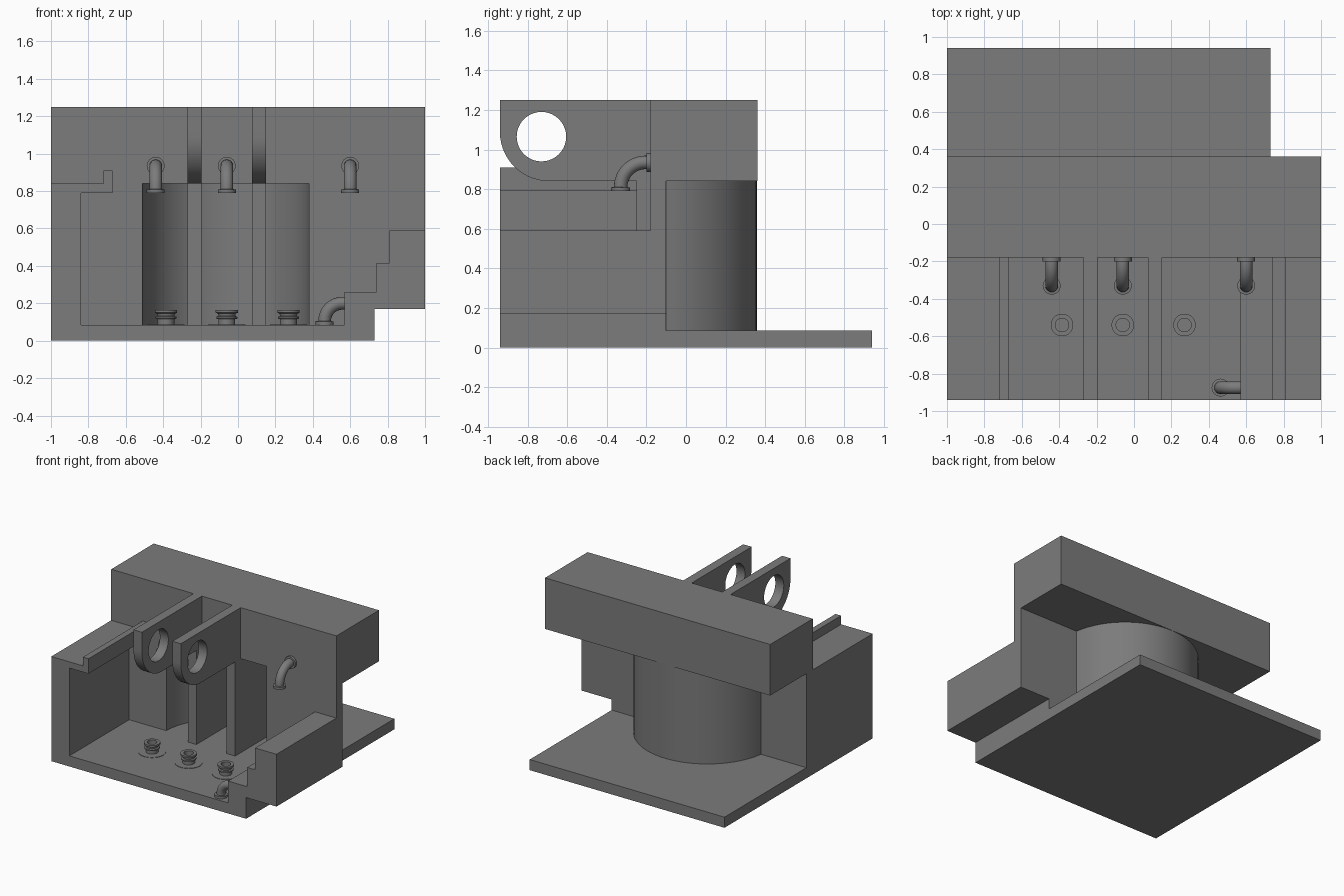
import bpy, bmesh
from math import sin, cos, pi, radians
from mathutils import Vector

cube = bpy.data.objects.get("Cube")
if cube:
    bpy.data.objects.remove(cube, do_unlink=True)

grey = bpy.data.materials.new("concrete grey")
grey.use_nodes = True
colour = (0.2, 0.2, 0.2, 1)
grey.diffuse_color = colour
grey.node_tree.nodes["Principled BSDF"].inputs["Base Color"].default_value = colour

FLOOR, LEDGE, TOP = 0.085, 0.84, 1.25
FRONT, WALL, REAR = -0.94, -0.18, -0.10   # front edge, wall front, wall back


def smooth(ob):
    bpy.ops.object.select_all(action="DESELECT")
    ob.select_set(True)
    bpy.context.view_layer.objects.active = ob
    bpy.ops.object.shade_smooth_by_angle(angle=radians(35))


def finish(name, bm):
    bmesh.ops.recalc_face_normals(bm, faces=bm.faces)
    me = bpy.data.meshes.new(name)
    bm.to_mesh(me)
    bm.free()
    me.materials.append(grey)
    ob = bpy.data.objects.new(name, me)
    bpy.context.collection.objects.link(ob)
    smooth(ob)
    return ob


def prism(name, axis, lo, hi, *loops):
    """Extrude an outline (plus optional hole loops) along an axis."""
    place = {"x": lambda a, b, t: (t, a, b),
             "y": lambda a, b, t: (a, t, b),
             "z": lambda a, b, t: (a, b, t)}[axis]
    bm = bmesh.new()
    edges = []
    for loop in loops:
        vs = [bm.verts.new(place(a, b, lo)) for a, b in loop]
        edges += [bm.edges.new((vs[i - 1], vs[i])) for i in range(len(vs))]
    bmesh.ops.triangle_fill(bm, use_beauty=True, edges=edges)
    out = bmesh.ops.extrude_face_region(bm, geom=bm.faces[:], use_keep_orig=True)
    moved = [v for v in out["geom"] if isinstance(v, bmesh.types.BMVert)]
    bmesh.ops.translate(bm, verts=moved, vec=place(0, 0, hi - lo))
    return finish(name, bm)


def box(name, x0, x1, y0, y1, z0, z1):
    return prism(name, "z", z0, z1, [(x0, y0), (x1, y0), (x1, y1), (x0, y1)])


def arc(cx, cy, r, a0, a1, n):
    return [(cx + r * cos(a0 + (a1 - a0) * i / n),
             cy + r * sin(a0 + (a1 - a0) * i / n)) for i in range(n + 1)]


# Base plate and upper beam
box("base_plate", -1, 0.73, FRONT, -FRONT, 0, FLOOR)
box("upper_beam", -1, 1, WALL, 0.36, LEDGE, TOP)

# Side walls with stepped tops
prism("ledge_side_wall", "y", FRONT, WALL,
      [(-1, FLOOR), (-0.84, FLOOR), (-0.84, 0.79), (-0.67, 0.79), (-0.67, 0.91),
       (-0.72, 0.91), (-0.72, LEDGE), (-1, LEDGE)])
prism("stepped_side_wall", "y", FRONT, WALL,
      [(0.57, FLOOR), (0.73, FLOOR), (0.73, 0.17), (1, 0.17), (1, 0.59), (0.81, 0.59),
       (0.81, 0.415), (0.74, 0.415), (0.74, 0.26), (0.57, 0.26)])

# Rear wall with a half-round niche, narrower at the foot
CX, R_IN, R_OUT = -0.065, 0.445, 0.538
lift = 0.15


def wall_outline(x_end):
    inner = arc(CX, WALL, R_IN, pi, 0, 40)
    outer = arc(CX, WALL, R_OUT, lift, pi - lift, 40)
    return ([(-1, WALL)] + inner + [(x_end, WALL), (x_end, REAR)]
            + outer + [(-1, REAR)])


prism("niche_wall_foot", "z", FLOOR, 0.17, wall_outline(0.73))
prism("niche_wall", "z", 0.17, LEDGE, wall_outline(1))

# Twin arms with an eye, each carried on a rib standing in the niche
arm = ([(WALL, TOP), (FRONT, TOP)] + arc(-0.69, 1.09, 0.25, pi, 1.5 * pi, 14)
       + [(-0.25, LEDGE), (-0.25, FLOOR), (0.25, FLOOR), (0.25, LEDGE), (WALL, LEDGE)])
eye = arc(-0.73, 1.065, 0.125, 0, 2 * pi, 40)[:-1]
for name, x0, x1 in (("right_arm", -0.27, -0.195), ("left_arm", 0.075, 0.15)):
    prism(name, "x", x0, x1, arm, eye)


# Bent pipes with flanged ends
def elbow(name, start, direction, stub, bend, collar):
    start, d, down = Vector(start), Vector(direction), Vector((0, 0, -1))
    pipe, flange, thick = 0.034, 0.048, 0.02
    path = []
    if collar:
        path += [(start, flange), (start + d * thick, flange)]
    path.append((start + d * thick * 1.02 * collar, pipe))
    for i in range(13):
        a = pi / 2 * i / 12
        path.append((start + d * (stub + bend * sin(a)) + down * bend * (1 - cos(a)), pipe))
    end = path[-1][0]
    path += [(end + down * 0.001, flange), (end + down * thick, flange)]
    cu = bpy.data.curves.new(name, "CURVE")
    cu.dimensions = "3D"
    cu.bevel_depth = 1
    cu.bevel_resolution = 6
    cu.use_fill_caps = True
    sp = cu.splines.new("POLY")
    sp.points.add(len(path) - 1)
    for p, (co, r) in zip(sp.points, path):
        p.co = (*co, 1)
        p.radius = r
    cu.materials.append(grey)
    ob = bpy.data.objects.new(name, cu)
    bpy.context.collection.objects.link(ob)
    bpy.ops.object.select_all(action="DESELECT")
    ob.select_set(True)
    bpy.context.view_layer.objects.active = ob
    bpy.ops.object.convert(target="MESH")
    smooth(bpy.context.object)


for i, x in enumerate((-0.44, -0.06, 0.6)):
    elbow(f"wall_elbow_{i + 1}", (x, WALL, 0.935), (0, -1, 0), 0.025, 0.125, 1)
elbow("floor_elbow", (0.57, -0.875, 0.2), (-1, 0, 0), 0.012, 0.095, 0)


# Floor fittings: a turned, hollow-topped stub on a thin disc
def lathe(name, x, y, profile, steps=32):
    bm = bmesh.new()
    vs = [bm.verts.new((x + r, y, z)) for r, z in profile]
    es = [bm.edges.new(p) for p in zip(vs, vs[1:])]
    bmesh.ops.spin(bm, geom=vs + es, cent=(x, y, 0), axis=(0, 0, 1),
                   angle=2 * pi, steps=steps, use_merge=True)
    bmesh.ops.remove_doubles(bm, verts=bm.verts[:], dist=0.0005)
    return finish(name, bm)


fitting = [(0.1, FLOOR), (0.1, 0.088), (0.045, 0.088), (0.045, 0.115), (0.056, 0.118),
           (0.056, 0.128), (0.045, 0.132), (0.048, 0.145), (0.06, 0.15), (0.06, 0.165),
           (0.036, 0.165), (0.036, 0.1), (0, 0.1)]
for i, x in enumerate((-0.385, -0.06, 0.27)):
    lathe(f"floor_fitting_{i + 1}", x, -0.54, fitting)
